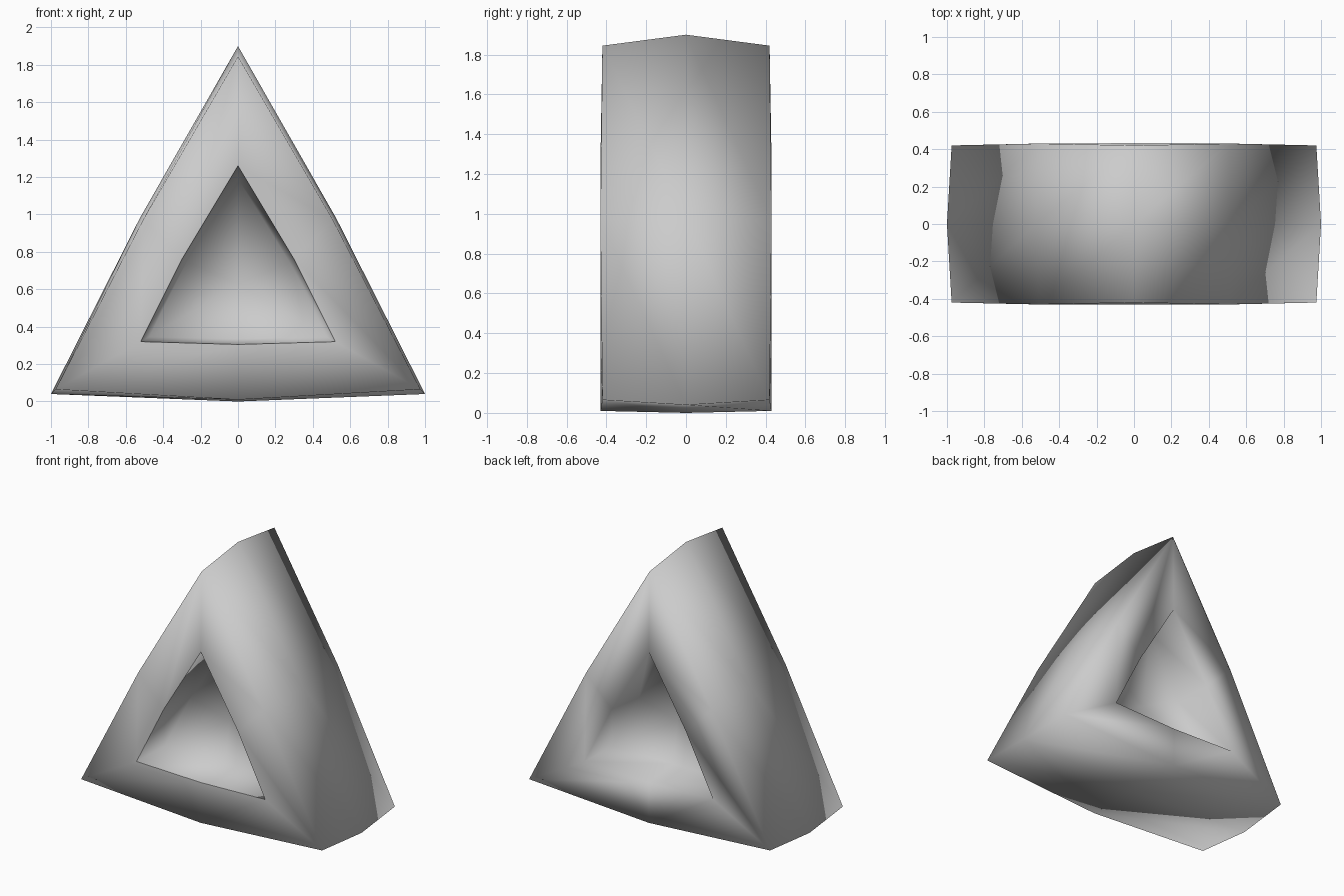
import bpy, bmesh

cube = bpy.data.objects.get("Cube")
if cube:
    bpy.data.objects.remove(cube, do_unlink=True)

grey = bpy.data.materials.new("light grey")
grey.use_nodes = True
colour = (0.6, 0.6, 0.6, 1)
grey.diffuse_color = colour
grey.node_tree.nodes["Principled BSDF"].inputs["Base Color"].default_value = colour

bm = bmesh.new()


def ring(top, side, corner, bottom, y_corner, y_mid):
    """Triangular loop with a bulged point halfway along each side."""
    pts = [(0, y_corner, top),
           (side[0], y_mid, side[1]),
           (corner[0], y_corner, corner[1]),
           (0, y_mid, bottom),
           (-corner[0], y_corner, corner[1]),
           (-side[0], y_mid, side[1])]
    return [bm.verts.new(p) for p in pts]


def outer(s):
    return ring(1.845, (0.508, 0.97), (0.975, 0.065), 0.01, s * 0.42, s * 0.43)


def rim(s):
    return ring(1.26, (0.30, 0.76), (0.52, 0.32), 0.305, s * 0.43, s * 0.43)


def floor(s):
    return ring(1.19, (0.275, 0.745), (0.475, 0.345), 0.335, s * 0.17, s * 0.15)


# Loops run from the front recess, round the outside, to the back recess
front_rim = rim(-1)
middle = ring(1.9, (0.525, 0.98), (1.0, 0.04), 0.0, 0, 0)
loops = [floor(-1), front_rim, outer(-1), middle, outer(1), rim(1), floor(1)]
for a, b in zip(loops, loops[1:]):
    for i in range(6):
        j = (i + 1) % 6
        bm.faces.new((a[i], a[j], b[j], b[i]))

# Dished recess floors, fanned round a centre point
for loop, y in ((loops[0], -0.1), (loops[-1], 0.1)):
    centre = bm.verts.new((0, y, 0.63))
    for i in range(6):
        bm.faces.new((loop[i], loop[(i + 1) % 6], centre))

bmesh.ops.recalc_face_normals(bm, faces=bm.faces)
for f in bm.faces:
    f.smooth = True

# Crisp rim on the front recess only
for i in range(6):
    bm.edges.get((front_rim[i], front_rim[(i + 1) % 6])).smooth = False

mesh = bpy.data.meshes.new("triangular_block")
bm.to_mesh(mesh)
bm.free()
mesh.materials.append(grey)
block = bpy.data.objects.new("triangular_block", mesh)
bpy.context.collection.objects.link(block)
